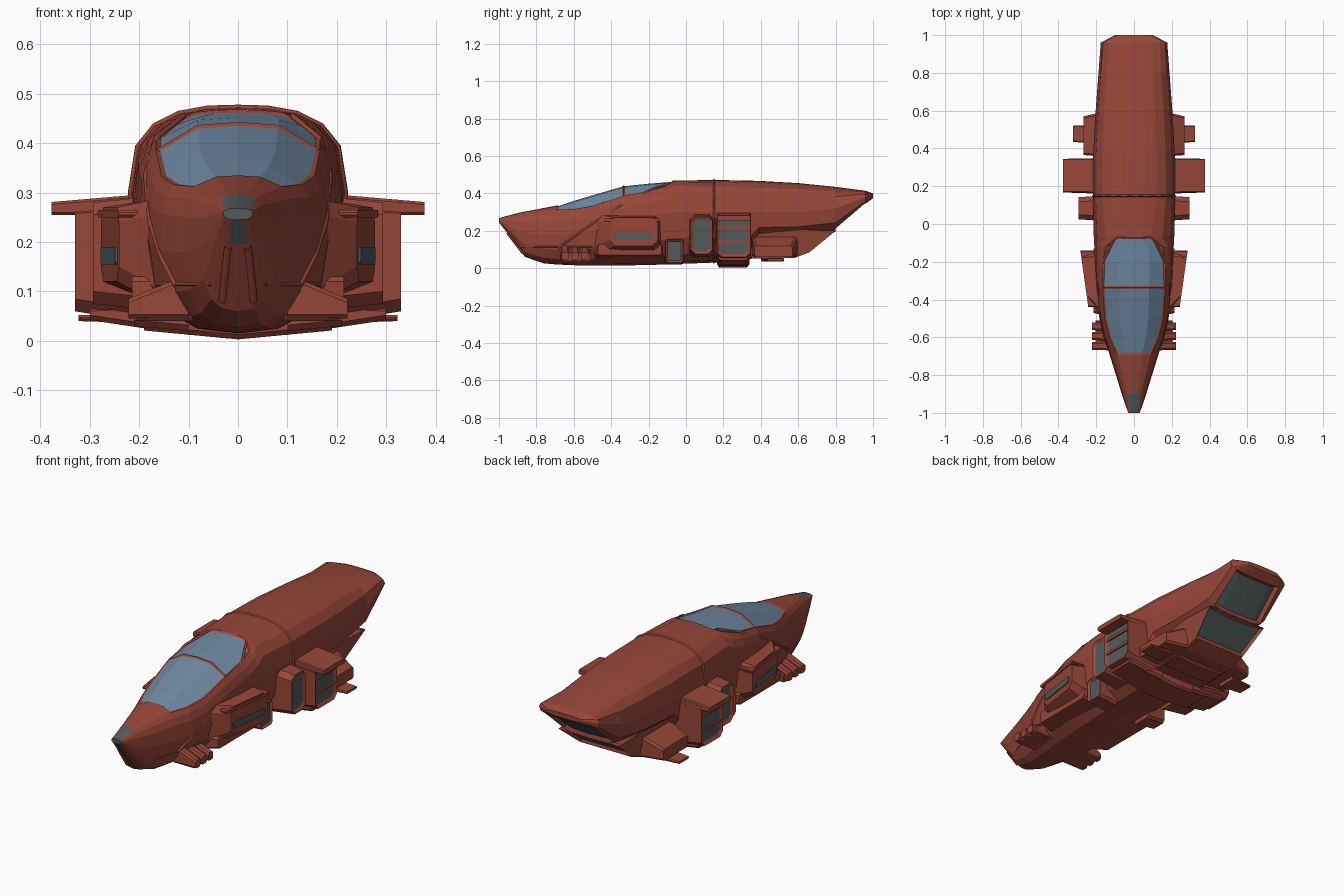
import bpy, bmesh
from math import sin, cos, radians

cube = bpy.data.objects.get("Cube")
if cube:
    bpy.data.objects.remove(cube, do_unlink=True)


def make_material(name, rgb):
    m = bpy.data.materials.new(name)
    m.use_nodes = True
    m.diffuse_color = (*rgb, 1)
    m.node_tree.nodes["Principled BSDF"].inputs["Base Color"].default_value = (*rgb, 1)
    return m


RED = make_material("rust red paint", (0.31, 0.062, 0.04))
GREY = make_material("dark grey", (0.085, 0.105, 0.11))
GLASS = make_material("blue glass", (0.16, 0.25, 0.36))
MATERIALS = (RED, GREY, GLASS)


def finish(name, bm, mirror=False):
    bmesh.ops.recalc_face_normals(bm, faces=bm.faces)
    me = bpy.data.meshes.new(name)
    bm.to_mesh(me)
    bm.free()
    for m in MATERIALS:
        me.materials.append(m)
    ob = bpy.data.objects.new(name, me)
    bpy.context.collection.objects.link(ob)
    if mirror:
        ob.modifiers.new("Mirror", 'MIRROR')
    return ob


def inset(bm, faces, thickness, depth, mat):
    bmesh.ops.recalc_face_normals(bm, faces=bm.faces)
    bmesh.ops.inset_region(bm, faces=faces, thickness=thickness, depth=depth)
    for f in faces:
        f.material_index = mat


# Hull stations: y, half width, top, widest height, bottom, half width of canopy strip
STATIONS = [
    (-1, .03, .268, .257, .245, .024), (-.96, .045, .279, .235, .195, .028),
    (-.9, .065, .295, .2, .115, .035), (-.86, .077, .303, .19, .06, .045),
    (-.76, .108, .322, .18, .026, .07), (-.69, .13, .335, .18, .02, .09),
    (-.6, .157, .365, .185, .016, .13), (-.5, .18, .395, .2, .015, .155),
    (-.335, .2, .443, .24, .015, .166), (-.2, .207, .457, .27, .017, .166),
    (-.12, .21, .463, .29, .02, .15), (-.07, .213, .468, .3, .022, .09),
    (.15, .217, .472, .3, .03, .12), (.35, .216, .468, .3, .05, .12),
    (.39, .215, .467, .3, .165, .12), (.6, .203, .455, .3, .172, .11),
    (.8, .188, .435, .32, .195, .1), (.96, .176, .414, .38, .345, .1),
    (1, .1, .4, .39, .375, .05)]
TOP_POWER = 2.8


def station(y):
    for a, b in zip(STATIONS, STATIONS[1:]):
        if y <= b[0]:
            t = (y - a[0]) / (b[0] - a[0])
            return [p + (q - p) * t for p, q in zip(a, b)]


def half_ring(y):
    """Points of one side of the hull section, from top centre to keel."""
    y, w, top, mid, low, c = station(y)
    pts = []
    for x in (0, c / 2, c, c + (w - c) * .5, c + (w - c) * .85, w):
        pts.append((x, y, mid + (top - mid) * max(0, 1 - (x / w) ** TOP_POWER) ** (1 / TOP_POWER)))
    e = 2 / (3.5 if y > .36 else 2.5)
    for deg in (25, 50, 70):
        t = radians(deg)
        pts.append((w * cos(t) ** e, y, mid - (mid - low) * sin(t) ** e))
    return pts + [(0, y, low)]


def full_ring(y):
    half = half_ring(y)
    return half + [(-x, yy, z) for x, yy, z in half[-2:0:-1]]


def build_hull():
    bm = bmesh.new()
    rings = [[bm.verts.new(p) for p in full_ring(s[0])] for s in STATIONS]
    n = len(rings[0])
    front_pane, rear_pane, tail = [], [], []
    for s, a, b in zip(STATIONS, rings, rings[1:]):
        y = s[0]
        for j in range(n):
            k = (j + 1) % n
            f = bm.faces.new((a[j], a[k], b[k], b[j]))
            strip = min(j, n - 1 - j)
            if strip < 2 and -.7 < y < -.34:
                front_pane.append(f)
            elif strip < 2 and -.34 < y < -.08:
                rear_pane.append(f)
            elif strip > 6 and y == .8:
                tail.append(f)
            elif (strip < 2 and y < -.92) or (strip == 8 and y == -1):
                f.material_index = 1
    bm.faces.new(rings[0]).material_index = 1
    bm.faces.new(rings[-1])
    inset(bm, front_pane, .009, -.005, 2)
    inset(bm, rear_pane, .009, -.005, 2)
    inset(bm, tail, .014, -.02, 1)
    finish("main_hull", bm)


def strip(name, pts, radius, cyclic=False):
    """Thin raised trim that follows points on the hull."""
    cu = bpy.data.curves.new(name, 'CURVE')
    cu.dimensions = '3D'
    cu.bevel_depth = radius
    cu.bevel_resolution = 0
    sp = cu.splines.new('POLY')
    sp.points.add(len(pts) - 1)
    for p, co in zip(sp.points, pts):
        p.co = (*co, 1)
    sp.use_cyclic_u = cyclic
    cu.materials.append(RED)
    ob = bpy.data.objects.new(name, cu)
    bpy.context.collection.objects.link(ob)
    if not cyclic:
        ob.modifiers.new("Mirror", 'MIRROR')


def on_hull(y, z):
    """Point on the left hull surface at a given y and z."""
    _, w, top, mid, low, _ = station(y)
    p, h = (TOP_POWER, (z - mid) / (top - mid)) if z > mid else (2.5, (mid - z) / (mid - low))
    return (.985 * w * max(0, 1 - h ** p) ** (1 / p), y, z)


def outline(y0, y1, z0, z1, c):
    return [(y0 + c, z0), (y1 - c, z0), (y1, z0 + c), (y1, z1 - c),
            (y1 - c, z1), (y0 + c, z1), (y0, z1 - c), (y0, z0 + c)]


def pod(name, ys, zs, xs, lean=(0, 0, 0, 0), cut=.005, skew=0, recess=0):
    """Mirrored chamfered block; lean pulls in its outer front, back, bottom, top."""
    bm = bmesh.new()
    inner = outline(*ys, *zs, cut)
    outer = outline(ys[0] + lean[0], ys[1] - lean[1], zs[0] + lean[2], zs[1] - lean[3], cut)
    a = [bm.verts.new((xs[0], y, z)) for y, z in inner]
    b = [bm.verts.new((xs[1] - skew * (ys[1] - y), y, z)) for y, z in outer]
    bm.faces.new(a)
    cap = bm.faces.new(b)
    for i in range(8):
        k = (i + 1) % 8
        bm.faces.new((a[i], a[k], b[k], b[i]))
    if recess:
        inset(bm, [cap], recess, -.01, 1)
    return finish(name, bm, mirror=True)


def build_lower_hull():
    profile = [(.3, .05), (.58, .055), (.66, .085), (.8, .2), (.3, .22)]
    bm = bmesh.new()
    sides = [[bm.verts.new((s * (.15 if z < .1 else .175), y, z)) for y, z in profile] for s in (-1, 1)]
    for side in sides:
        bm.faces.new(side)
    faces = []
    for i in range(5):
        k = (i + 1) % 5
        faces.append(bm.faces.new((sides[0][i], sides[0][k], sides[1][k], sides[1][i])))
    inset(bm, [faces[2]], .015, -.015, 1)
    finish("rear_lower_hull", bm)


build_hull()
build_lower_hull()

# Hull trim
strip("hull_seam", full_ring(.15), .006, cyclic=True)
strip("shell_rim", [on_hull(y, z) for y, z in
                    ((-.68, .11), (-.6, .17), (-.5, .24), (-.35, .335), (-.2, .412), (-.09, .455))], .007)
strip("chin_line", [on_hull(y, .115) for y in (-.88, -.8, -.7, -.6, -.5)], .004)
strip("nose_rib", [half_ring(y)[8] for y in (-.955, -.9, -.87)], .008)

# Front side pods with a grey slot
pod("front_pod", (-.51, -.13), (.07, .29), (.15, .28), (.1, .02, .05, .02), .03, skew=.14)
pod("front_pod_rail", (-.44, -.14), (.25, .265), (.2, .284), skew=.14)
pod("front_pod_slot", (-.39, -.18), (.155, .19), (.2, .278), skew=.14)
pod("front_pod_base", (-.5, -.12), (.05, .13), (.1, .215), (.03, .01, .02, 0), .01)
bpy.data.objects["front_pod_slot"].data.materials[0] = GREY

# Slatted vents beside the chin
for i in range(3):
    y = -.67 + i * .052
    pod("chin_vent_%d" % (i + 1), (y, y + .045), (.045, .135), (.1, .222), (.004, 0, 0, .05), .008)
pod("chin_vent_backing", (-.66, -.51), (.04, .13), (.09, .205), (0, 0, 0, .05))

# Middle equipment pods
pod("small_pod", (-.115, -.01), (.02, .16), (.1, .21), (.005, .005, .01, .005), .012, recess=.012)
pod("narrow_pod", (.015, .152), (.06, .295), (.15, .293), (.01, .01, .015, .015), .025, recess=.018)
pod("wide_pod", (.16, .35), (.03, .295), (.15, .33), (.005, .005, .03, .012), .025, recess=.018)
for i, z in enumerate((.135, .21)):
    pod("wide_pod_bar_%d" % (i + 1), (.17, .34), (z, z + .014), (.3, .328))
pod("wide_pod_fin", (.165, .348), (.255, .297), (.19, .377), (.003, .003, 0, .016))
pod("wide_pod_foot", (.165, .34), (.012, .08), (.1, .3), (.01, .01, .03, .01), .01)
pod("belly_band", (.17, .335), (.003, .1), (0, .19), (0, 0, .018, 0), .01)
pod("belly_panel", (.4, .52), (.037, .08), (0, .14), (0, 0, .01, 0), .008)

# Rear flares and small stabiliser plates
pod("rear_flare", (.355, .6), (.06, .18), (.14, .268), (.01, .03, 0, .06), .01)
pod("stabiliser", (.425, .525), (.036, .056), (.2, .323), (.01, .005, .004, .004))
